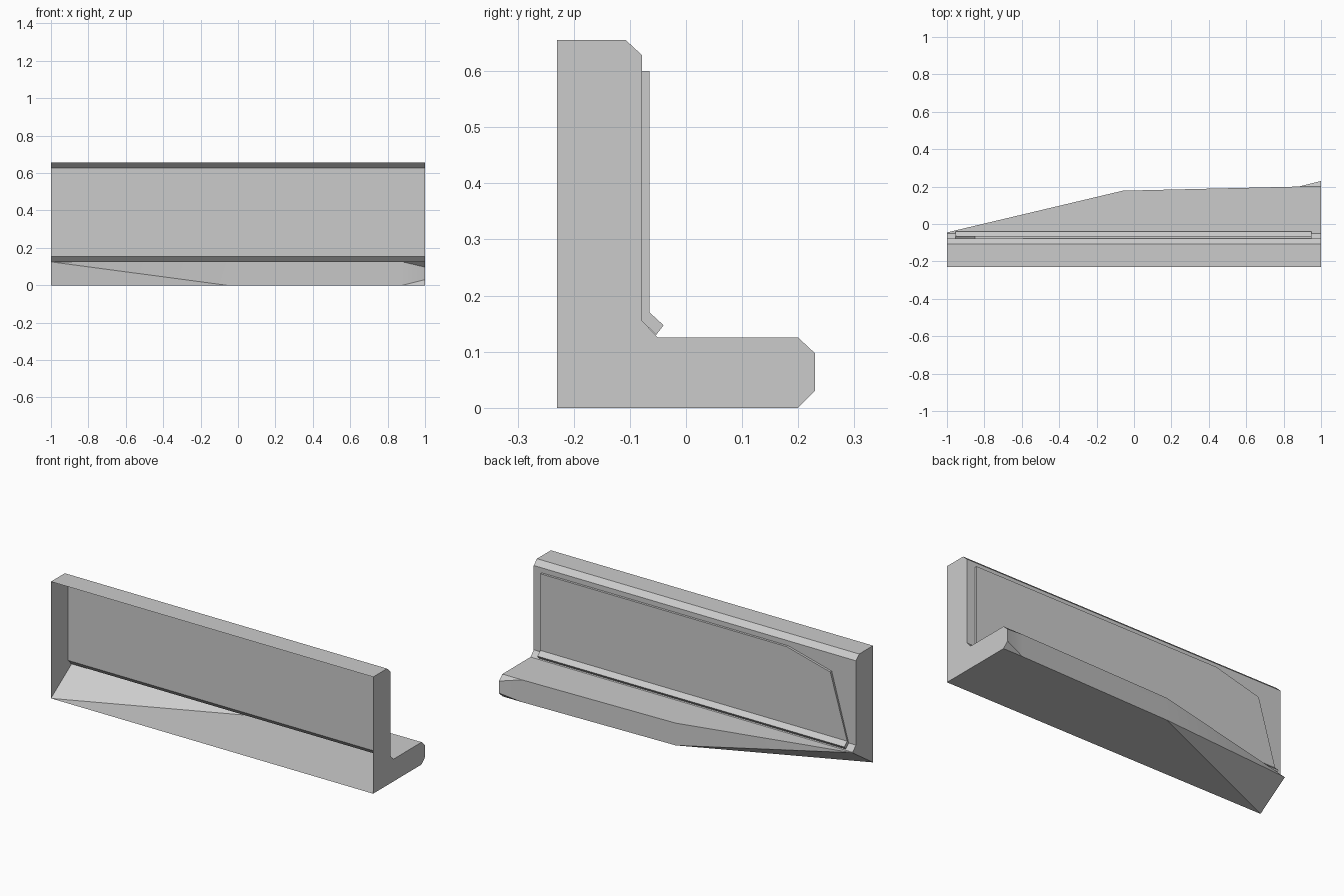
import bpy, bmesh
from math import radians

cube = bpy.data.objects.get("Cube")
if cube:
    bpy.data.objects.remove(cube)

grey = bpy.data.materials.new("plain grey")
grey.use_nodes = True
colour = (0.6, 0.6, 0.6, 1)
grey.diffuse_color = colour
grey.node_tree.nodes["Principled BSDF"].inputs["Base Color"].default_value = colour


def build(name, polygons):
    """Weld a list of polygons into one open shell."""
    bm = bmesh.new()
    for points in polygons:
        bm.faces.new([bm.verts.new(p) for p in points])
    bmesh.ops.remove_doubles(bm, verts=bm.verts, dist=0.0005)
    bmesh.ops.recalc_face_normals(bm, faces=bm.faces)
    mesh = bpy.data.meshes.new(name)
    bm.to_mesh(mesh)
    bm.free()
    mesh.materials.append(grey)
    obj = bpy.data.objects.new(name, mesh)
    bpy.context.collection.objects.link(obj)
    bpy.ops.object.select_all(action='DESELECT')
    obj.select_set(True)
    bpy.context.view_layer.objects.active = obj
    bpy.ops.object.shade_smooth_by_angle(angle=radians(30))
    return obj


def at_x(x, profile):
    return [(x, y, z) for y, z in profile]


# Wall section (y, z), open on the front, from the lower front edge to the ledge
wall = [(-0.23, 0), (-0.23, 0.655), (-0.107, 0.655), (-0.078, 0.628),
        (-0.078, 0.155), (-0.05, 0.125)]
nose = [(0.2, 0.125), (0.23, 0.097), (0.23, 0.03), (0.2, 0)]
left, right = at_x(1, wall), at_x(-1, wall)
left_nose = at_x(1, nose)
tip = (-1, -0.045, 0.125)

# Ledge corners, where the plan bends
bend_top, bend_low = (-0.06, 0.178, 0.125), (-0.06, 0.178, 0)
flare_top, flare_low = (0.88, 0.2, 0.125), (0.88, 0.2, 0)

shell = [left + left_nose, right + [tip]]
# Top, chamfer, wall and inner chamfer run the full length
for i in range(1, len(wall) - 1):
    shell.append([left[i], left[i + 1], right[i + 1], right[i]])
# Ledge top, underside and tapered underside
shell.append([right[-1], left[-1], left_nose[0], flare_top, bend_top, tip])
shell.append([right[0], bend_low, flare_low, left_nose[3], left[0]])
shell.append([right[0], tip, bend_low])
# Ledge edge and its flared, chamfered end
shell.append([tip, bend_top, bend_low])
shell.append([bend_top, flare_top, flare_low, bend_low])
shell.append([flare_top, left_nose[1], left_nose[2], flare_low])
shell.append([flare_top, left_nose[0], left_nose[1]])
shell.append([flare_low, left_nose[2], left_nose[3]])
build("angled_shell", shell)

# Raised panel on the wall, folded over the inner chamfer
upper = [(0.95, 0.6), (-0.58, 0.6), (-0.85, 0.53)]
ends = (0.95, -0.955)


def panel_loop(wall_y, fold_z, lip):
    rim = [(ends[0], *lip), (ends[0], wall_y, fold_z)]
    rim += [(x, wall_y, z) for x, z in upper]
    return rim + [(ends[1], wall_y, fold_z), (ends[1], *lip)]


outer = panel_loop(-0.065, 0.17, (-0.04, 0.147))
inner = panel_loop(-0.078, 0.155, (-0.053, 0.13))
panel = [outer[1:6], [outer[0], outer[1], outer[5], outer[6]]]
for i in range(len(outer)):
    j = (i + 1) % len(outer)
    panel.append([outer[i], outer[j], inner[j], inner[i]])
build("raised_panel", panel)
